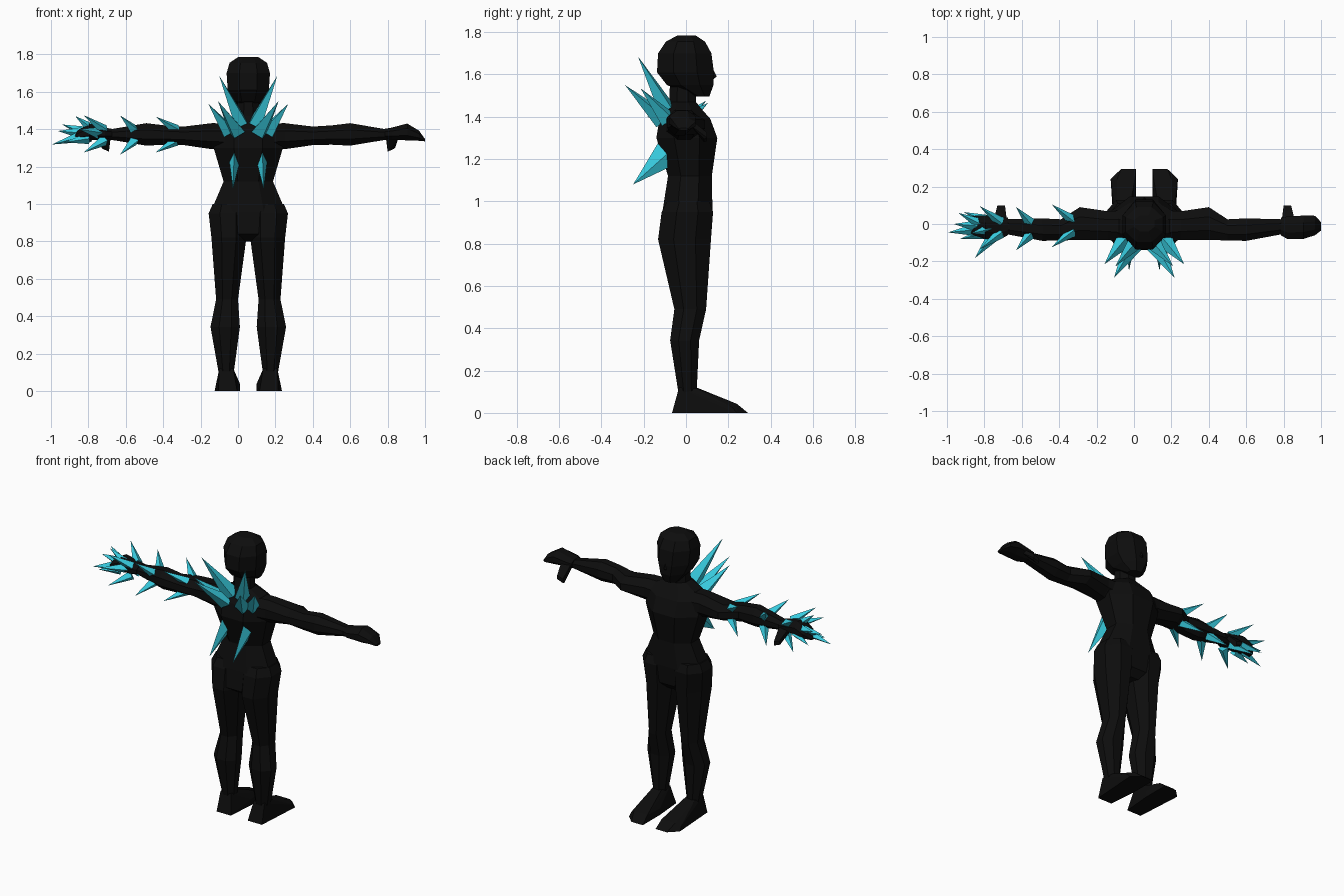
import bpy, bmesh, math
from mathutils import Vector

CX = 0.055  # body mid-plane


def material(name, col):
    m = bpy.data.materials.new(name)
    m.diffuse_color = (*col, 1)
    return m


BLACK = material("black", (0.004, 0.004, 0.004))
TEAL = material("crystal_teal", (0.04, 0.61, 0.75))


def finish(name, bm, mat, mirror=False):
    bmesh.ops.recalc_face_normals(bm, faces=bm.faces[:])
    if mirror:
        bmesh.ops.translate(bm, verts=bm.verts[:], vec=(-CX, 0, 0))
    me = bpy.data.meshes.new(name)
    bm.to_mesh(me)
    bm.free()
    ob = bpy.data.objects.new(name, me)
    bpy.context.collection.objects.link(ob)
    me.materials.append(mat)
    if mirror:
        ob.location.x = CX
        mod = ob.modifiers.new("Mirror", 'MIRROR')
        mod.use_mirror_merge = False
    return ob


def loft(name, rings, axis='z', mirror=False):
    """Octagonal rings: (position, u0, u1, v0, v1) stacked along an axis."""
    bm = bmesh.new()
    loops = []
    for t, u0, u1, v0, v1 in rings:
        loop = []
        for k in range(8):
            a = math.radians(45 * k + 22.5)
            u = (u0 + u1) / 2 + (u1 - u0) / 2 * math.cos(a) / math.cos(math.pi / 8)
            v = (v0 + v1) / 2 + (v1 - v0) / 2 * math.sin(a) / math.cos(math.pi / 8)
            loop.append(bm.verts.new((u, v, t) if axis == 'z' else (t, u, v)))
        loops.append(loop)
    for a, b in zip(loops, loops[1:]):
        for k in range(8):
            bm.faces.new((a[k], a[(k + 1) % 8], b[(k + 1) % 8], b[k]))
    bm.faces.new(loops[0])
    bm.faces.new(loops[-1])
    return finish(name, bm, BLACK, mirror)


def hull(name, pts, mirror=False):
    bm = bmesh.new()
    for p in pts:
        bm.verts.new(p)
    bmesh.ops.convex_hull(bm, input=bm.verts[:])
    return finish(name, bm, BLACK, mirror)


def spikes(name, items, mirror=False):
    """Four-sided pyramids: (base, tip, sideways radius, other radius)."""
    bm = bmesh.new()
    for base, tip, r1, r2 in items:
        base, tip = Vector(base), Vector(tip)
        d = (tip - base).normalized()
        s = d.cross(Vector((0, 0, 1))).normalized()
        n = s.cross(d)
        ring = [bm.verts.new(base + o) for o in (s * r1, n * r2, -s * r1, -n * r2)]
        top = bm.verts.new(tip)
        bm.faces.new(ring)
        for k in range(4):
            bm.faces.new((ring[k], ring[(k + 1) % 4], top))
    return finish(name, bm, TEAL, mirror)


def centred(rows):
    return [(z, CX - h, CX + h, y0, y1) for z, h, y0, y1 in rows]


# Torso with pelvis, chest and neck
loft("torso", centred([
    (0.80, 0.06, -0.06, 0.07), (0.84, 0.13, -0.12, 0.11),
    (0.96, 0.20, -0.11, 0.125), (1.12, 0.132, -0.085, 0.122),
    (1.30, 0.185, -0.14, 0.148), (1.39, 0.185, -0.125, 0.115),
    (1.435, 0.13, -0.10, 0.075), (1.47, 0.06, -0.08, 0.047),
    (1.57, 0.055, -0.075, 0.045)]))

# Head and nose
loft("head", centred([
    (1.495, 0.045, 0.04, 0.11), (1.55, 0.085, -0.09, 0.13),
    (1.61, 0.11, -0.137, 0.132), (1.70, 0.116, -0.132, 0.12),
    (1.755, 0.10, -0.095, 0.09), (1.785, 0.055, -0.04, 0.045)]))
hull("nose", [(CX, 0.12, 1.64), (CX, 0.145, 1.59), (CX - 0.02, 0.12, 1.58),
              (CX + 0.02, 0.12, 1.58), (CX, 0.12, 1.57)])

# Legs and feet
loft("legs", [
    (1.00, 0.08, 0.245, -0.09, 0.11), (0.95, 0.06, 0.267, -0.115, 0.128),
    (0.82, 0.065, 0.252, -0.132, 0.118), (0.49, 0.11, 0.227, -0.055, 0.095),
    (0.343, 0.10, 0.257, -0.075, 0.062), (0.09, 0.134, 0.212, -0.035, 0.05)],
    mirror=True)
hull("feet", [
    (0.115, -0.066, 0), (0.215, -0.066, 0), (0.135, -0.033, 0.12), (0.21, -0.033, 0.12),
    (0.14, 0.05, 0.12), (0.205, 0.05, 0.115), (0.10, 0.12, 0), (0.225, 0.12, 0),
    (0.10, 0.12, 0.04), (0.105, 0.24, 0.043), (0.20, 0.24, 0.043),
    (0.10, 0.293, 0), (0.18, 0.293, 0), (0.235, 0.24, 0), (0.23, 0.22, 0.025)],
    mirror=True)

# Arms, hands and thumbs
loft("arms", [
    (0.14, -0.10, 0.075, 1.29, 1.43), (0.25, -0.085, 0.068, 1.293, 1.432),
    (0.40, -0.085, 0.09, 1.315, 1.414), (0.50, -0.088, 0.025, 1.317, 1.42),
    (0.60, -0.09, 0.03, 1.312, 1.432), (0.80, -0.053, 0.025, 1.345, 1.398)],
    axis='x', mirror=True)
loft("hands", [
    (0.785, -0.06, 0.035, 1.348, 1.402), (0.82, -0.08, 0.04, 1.345, 1.408),
    (0.905, -0.08, 0.045, 1.34, 1.43), (0.968, -0.06, 0.044, 1.338, 1.392),
    (1.0, -0.035, 0.01, 1.335, 1.347)], axis='x', mirror=True)
hull("thumbs", [
    (0.79, 0.02, 1.36), (0.86, 0.02, 1.36), (0.79, 0.02, 1.39), (0.86, 0.02, 1.39),
    (0.80, 0.06, 1.33), (0.845, 0.06, 1.33), (0.80, 0.10, 1.285), (0.84, 0.10, 1.30),
    (0.80, 0.085, 1.28), (0.835, 0.085, 1.295), (0.80, 0.10, 1.31), (0.84, 0.10, 1.325)],
    mirror=True)

# Crystal spikes on the back
spikes("back_spikes", [
    ((0.015, -0.09, 1.43), (-0.10, -0.227, 1.685), 0.045, 0.05),
    ((-0.055, -0.09, 1.39), (-0.158, -0.215, 1.535), 0.045, 0.045),
    ((-0.005, -0.115, 1.385), (-0.107, -0.288, 1.55), 0.05, 0.045),
    ((-0.018, -0.09, 1.225), (-0.027, -0.25, 1.08), 0.028, 0.065)], mirror=True)

# Crystal rings along one arm: four spikes leaning towards the hand
arm = []
for bx, tx, cy, up, down in ((-0.33, -0.44, -0.01, 1.467, 1.275),
                             (-0.555, -0.63, -0.025, 1.473, 1.264),
                             (-0.715, -0.825, -0.02, 1.475, 1.275)):
    for sy in (-1, 1):
        for tz in (up, down):
            bz = 1.395 if tz == up else 1.34
            arm.append(((bx, cy + sy * 0.03, bz), (tx, cy + sy * 0.115, tz), 0.03, 0.03))
spikes("arm_spikes", arm)

# Crystal burst over the hand
spikes("hand_spikes", [
    ((-0.84, -0.03, 1.36), (-0.995, -0.045, 1.318), 0.035, 0.03),
    ((-0.82, 0.00, 1.385), (-0.94, 0.06, 1.425), 0.03, 0.03),
    ((-0.84, -0.01, 1.38), (-0.963, 0.0, 1.39), 0.03, 0.03),
    ((-0.75, -0.06, 1.38), (-0.85, -0.182, 1.40), 0.035, 0.03),
    ((-0.80, -0.05, 1.35), (-0.93, -0.08, 1.33), 0.03, 0.03),
    ((-0.79, 0.02, 1.36), (-0.91, 0.064, 1.33), 0.03, 0.03),
    ((-0.78, -0.03, 1.40), (-0.87, -0.05, 1.47), 0.03, 0.03)])
